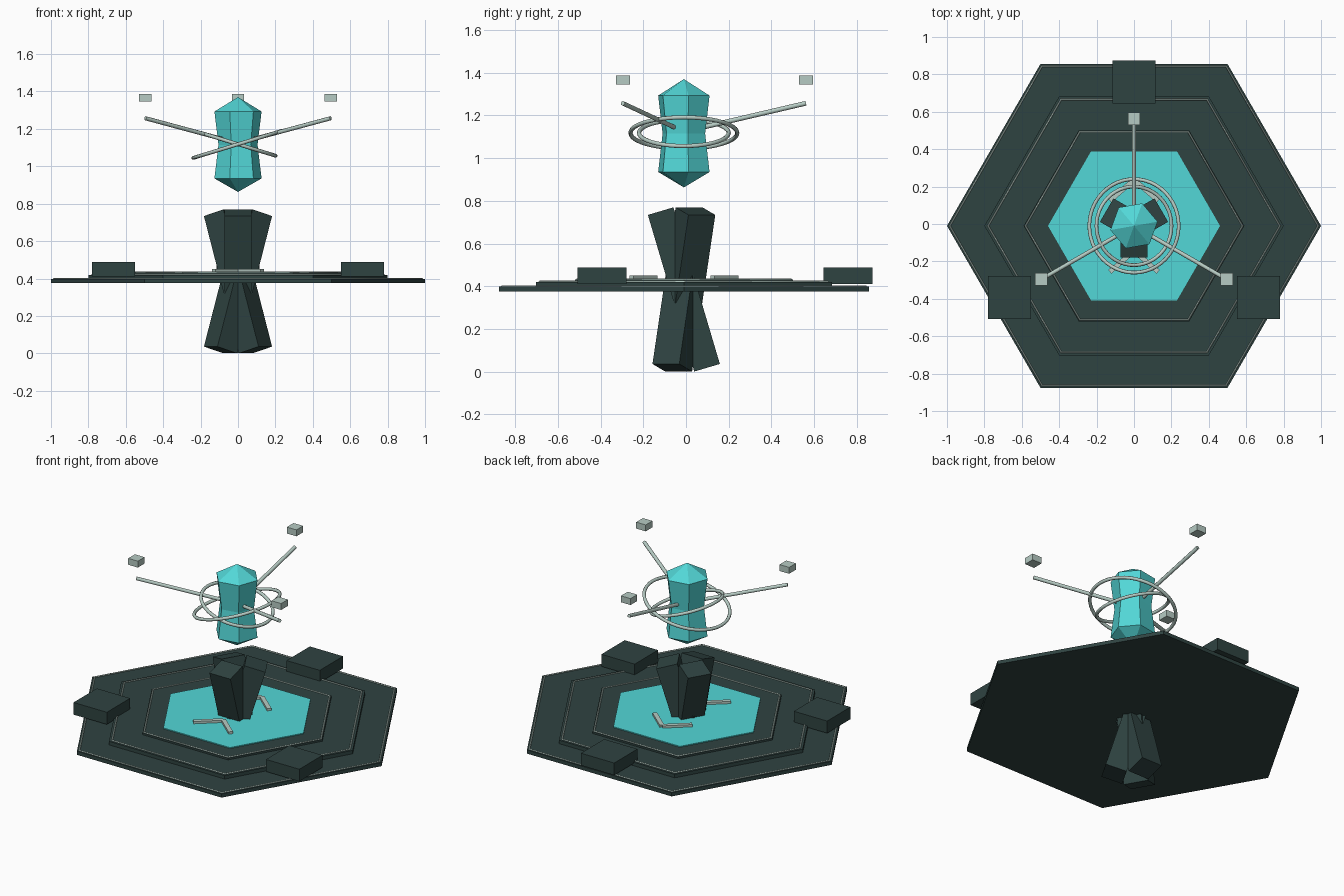
import bpy
import bmesh
from math import sin, cos, radians, pi
from mathutils import Vector, Matrix

if "Cube" in bpy.data.objects:
    bpy.data.objects.remove(bpy.data.objects["Cube"])

CY = -0.01  # y of the central axis


def material(name, rgb):
    m = bpy.data.materials.new(name)
    m.use_nodes = True
    m.diffuse_color = (*rgb, 1)
    m.node_tree.nodes["Principled BSDF"].inputs["Base Color"].default_value = (*rgb, 1)
    return m


DARK = material("dark slate", (0.028, 0.056, 0.053))
CYAN = material("bright cyan", (0.085, 0.68, 0.68))
PALE = material("pale grey green", (0.47, 0.60, 0.55))


def finish(name, mat):
    ob = bpy.context.object
    ob.name = name
    ob.data.materials.append(mat)
    return ob


def box(name, mat, loc, size, rot=(0, 0, 0)):
    bpy.ops.mesh.primitive_cube_add(size=1, location=loc, rotation=rot)
    ob = finish(name, mat)
    ob.scale = size
    return ob


def hex_plate(name, mat, radius, z0, z1):
    bpy.ops.mesh.primitive_cylinder_add(vertices=6, radius=radius, depth=z1 - z0,
                                        location=(0, CY, (z0 + z1) / 2),
                                        rotation=(0, 0, pi / 6))
    return finish(name, mat)


def hex_trim(name, radius, z):
    curve = bpy.data.curves.new(name, "CURVE")
    curve.dimensions = "3D"
    curve.bevel_depth = 0.005
    curve.bevel_resolution = 0
    line = curve.splines.new("POLY")
    line.points.add(5)
    for i, p in enumerate(line.points):
        a = i * pi / 3
        p.co = (radius * cos(a), radius * sin(a) + CY, z, 1)
    line.use_cyclic_u = True
    curve.materials.append(PALE)
    bpy.context.collection.objects.link(bpy.data.objects.new(name, curve))


def rod(name, start, end, radius):
    start, end = Vector(start), Vector(end)
    axis = end - start
    bpy.ops.mesh.primitive_cylinder_add(vertices=8, radius=radius, depth=axis.length,
                                        location=(start + end) / 2)
    ob = finish(name, PALE)
    ob.rotation_euler = axis.to_track_quat("Z", "Y").to_euler()
    bpy.ops.object.shade_smooth_by_angle(angle=radians(50))


# Stepped hexagonal platform with pale trims
hex_plate("lower_plate", DARK, 1.0, 0.375, 0.398)
hex_plate("middle_plate", DARK, 0.80, 0.398, 0.42)
hex_plate("upper_plate", DARK, 0.59, 0.42, 0.431)
hex_plate("glowing_panel", CYAN, 0.46, 0.425, 0.437)
hex_trim("lower_trim", 0.985, 0.399)
hex_trim("middle_trim", 0.78, 0.421)
hex_trim("upper_trim", 0.58, 0.432)

# Chevron bars on the glowing panel
for side in (-1, 1):
    for place, y in (("back", 0.18), ("front", -0.20)):
        box(f"chevron_bar_{place}", PALE, (side * 0.065, y, 0.44),
            (0.17, 0.026, 0.022), (0, 0, -side * radians(41)))

# Three of each radial part: pads, crossed pillars, arms and floating blocks
for i in range(3):
    a = radians(90 + 120 * i)
    dx, dy = cos(a), sin(a)
    box(f"edge_pad_{i + 1}", DARK, (0.768 * dx, 0.768 * dy + CY, 0.449),
        (0.23, 0.23, 0.076))

    # Straight pillar through the centre, leaning outward between the pads
    pillar = box(f"crossed_pillar_{i + 1}", DARK, (0, 0, 0), (1, 1, 1))
    pillar.matrix_world = (Matrix.Translation((0, CY, 0.385))
                           @ Matrix.Rotation(a + pi, 4, "Z")
                           @ Matrix.Rotation(radians(16.5), 4, "Y")
                           @ Matrix.Diagonal((0.125, 0.145, 0.765, 1)))

    rod(f"arm_{i + 1}", (0.07 * dx, 0.07 * dy + CY, 1.14),
        (0.572 * dx, 0.572 * dy + CY, 1.257), 0.011)
    box(f"floating_block_{i + 1}", PALE, (0.572 * dx, 0.572 * dy + CY, 1.366),
        (0.066, 0.066, 0.04))

# Faceted crystal with a narrow waist
bm = bmesh.new()
rings = []
for r, z in ((0.128, 0.935), (0.106, 1.115), (0.128, 1.293)):
    rings.append([bm.verts.new((r * cos(radians(10 + 60 * k)),
                                r * sin(radians(10 + 60 * k)), z)) for k in range(6)])
bottom = bm.verts.new((0, 0, 0.863))
top = bm.verts.new((0, 0, 1.37))
for k in range(6):
    n = (k + 1) % 6
    bm.faces.new((bottom, rings[0][n], rings[0][k]))
    bm.faces.new((top, rings[2][k], rings[2][n]))
    for low, high in zip(rings, rings[1:]):
        bm.faces.new((low[k], low[n], high[n], high[k]))
mesh = bpy.data.meshes.new("crystal")
bm.to_mesh(mesh)
bm.free()
mesh.materials.append(CYAN)
crystal = bpy.data.objects.new("crystal", mesh)
crystal.location.y = CY
bpy.context.collection.objects.link(crystal)

# Two rings tilted in opposite directions around the crystal
for name, radius, tilt in (("outer_ring", 0.25, -17), ("inner_ring", 0.21, 17)):
    bpy.ops.mesh.primitive_torus_add(major_segments=48, minor_segments=8,
                                     major_radius=radius, minor_radius=0.01,
                                     location=(0, CY, 1.118),
                                     rotation=(0, radians(tilt), 0))
    finish(name, PALE)
    bpy.ops.object.shade_smooth_by_angle(angle=radians(60))
